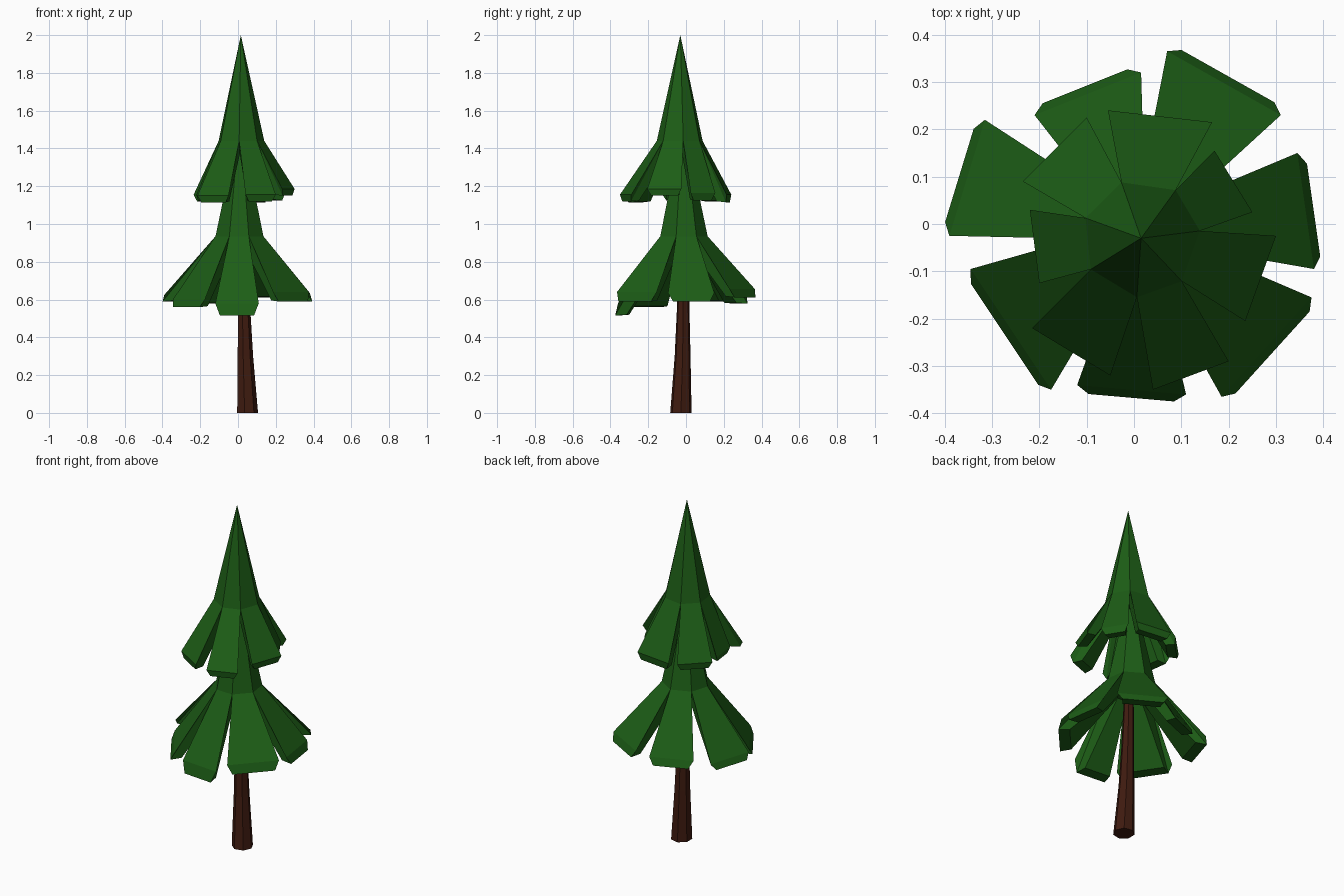
import bpy, bmesh, math
from mathutils import Vector as V

if "Cube" in bpy.data.objects:
    bpy.data.objects.remove(bpy.data.objects["Cube"])


def material(name, rgb):
    m = bpy.data.materials.new(name)
    m.diffuse_color = (*rgb, 1)
    m.use_nodes = True
    m.node_tree.nodes["Principled BSDF"].inputs["Base Color"].default_value = m.diffuse_color
    return m


def finish(bm, name, mat):
    bmesh.ops.recalc_face_normals(bm, faces=bm.faces[:])
    me = bpy.data.meshes.new(name)
    bm.to_mesh(me)
    bm.free()
    me.materials.append(mat)
    ob = bpy.data.objects.new(name, me)
    bpy.context.collection.objects.link(ob)


green = material("needles", (0.012, 0.11, 0.008))
brown = material("bark", (0.05, 0.011, 0.005))


def tier(name, apex, centre, ring_z, ring_r, branches, inset, bulge, depth):
    """Seven-sided cone whose ring edges each run out into a thick drooping branch.
    branches: tip corners x1, y1, x2, y2, top z, bottom z (clockwise from above)."""
    bm = bmesh.new()
    c = V(centre)
    n = len(branches)
    tips = [(V(b[0:2]), V(b[2:4]), b[4], b[5]) for b in branches]
    top, low = [], []
    for i in range(n):
        # ring corner lies between this branch and the previous one
        d = ((tips[i - 1][1] - c).normalized() + (tips[i][0] - c).normalized()).normalized()
        p, q = c + d * ring_r, c + d * ring_r * 0.62
        top.append(bm.verts.new((p.x, p.y, ring_z)))
        low.append(bm.verts.new((q.x, q.y, ring_z - 0.07)))
    peak = bm.verts.new(apex)
    for i, (p, q, zt, zb) in enumerate(tips):
        j = (i + 1) % n
        side = (q - p).normalized()
        out = ((p + q) / 2 - c).normalized()

        def vert(xy, z):
            return bm.verts.new((xy.x, xy.y, z))
        C, D = vert(p, zt), vert(q, zt)
        e, f = p + side * inset + out * bulge, q - side * inset + out * bulge
        E, F = vert(e, zb), vert(f, zb)
        G = vert(e - out * depth + side * 0.01, zb + 0.005)
        H = vert(f - out * depth - side * 0.01, zb + 0.005)
        for face in ((peak, top[i], top[j]), (top[i], top[j], D, C), (C, D, F, E),
                     (E, F, H, G), (G, H, low[j], low[i]),
                     (top[i], C, E), (top[i], E, G, low[i]),
                     (top[j], D, F), (top[j], F, H, low[j])):
            bm.faces.new(face)
    bm.faces.new(low)
    finish(bm, name, green)


# Upper foliage
tier("upper_foliage", (0.015, -0.03, 2.0), (0.015, -0.03), 1.44, 0.125, [
    (-0.055, 0.24, 0.165, 0.215, 1.155, 1.115),
    (0.17, 0.155, 0.25, 0.025, 1.165, 1.125),
    (0.30, -0.025, 0.235, -0.205, 1.185, 1.15),
    (0.20, -0.29, 0.04, -0.35, 1.155, 1.12),
    (-0.05, -0.32, -0.215, -0.22, 1.15, 1.115),
    (-0.20, -0.125, -0.22, 0.03, 1.155, 1.125),
    (-0.235, 0.09, -0.10, 0.225, 1.155, 1.12)], 0.02, -0.006, 0.05)

# Lower foliage
tier("lower_foliage", (0.01, -0.015, 1.55), (0.01, -0.015), 0.935, 0.13, [
    (0.07, 0.365, 0.31, 0.23, 0.655, 0.612),
    (0.345, 0.15, 0.38, -0.095, 0.635, 0.59),
    (0.375, -0.155, 0.185, -0.365, 0.64, 0.59),
    (0.11, -0.36, -0.12, -0.34, 0.58, 0.515),
    (-0.175, -0.35, -0.345, -0.095, 0.60, 0.56),
    (-0.39, -0.025, -0.315, 0.22, 0.625, 0.59),
    (-0.21, 0.23, 0.015, 0.32, 0.62, 0.578)], 0.025, 0.017, 0.06)

# Tapered, slightly leaning trunk
bm = bmesh.new()
SIDES = 7
rings = []
for x, y, z, r in ((0.048, -0.027, 0, 0.058), (0.037, -0.018, 0.3, 0.043),
                   (0.031, -0.015, 0.55, 0.034), (0.022, -0.013, 0.95, 0.024)):
    rings.append([bm.verts.new((x + r * math.cos(math.tau * k / SIDES),
                                y + r * math.sin(math.tau * k / SIDES), z))
                  for k in range(SIDES)])
for a, b in zip(rings, rings[1:]):
    for k in range(SIDES):
        m = (k + 1) % SIDES
        bm.faces.new((a[k], a[m], b[m], b[k]))
bm.faces.new(rings[0])
bm.faces.new(rings[-1])
finish(bm, "trunk", brown)
